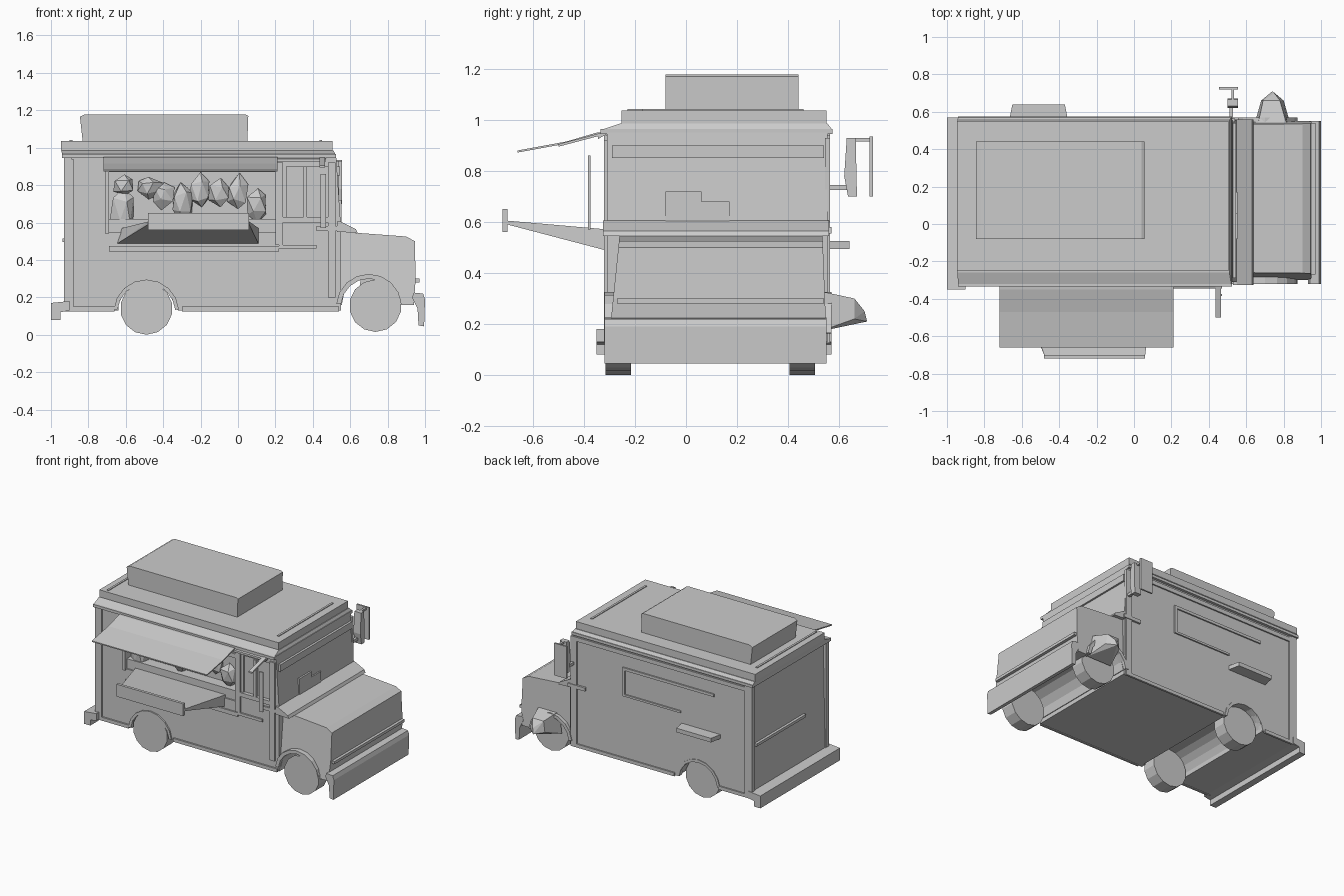
import bpy, bmesh, math, random
from mathutils import Vector, Matrix

if "Cube" in bpy.data.objects:
    bpy.data.objects.remove(bpy.data.objects["Cube"])
random.seed(4)


def finish(name, bm):
    bmesh.ops.recalc_face_normals(bm, faces=bm.faces)
    me = bpy.data.meshes.new(name)
    bm.to_mesh(me)
    bm.free()
    ob = bpy.data.objects.new(name, me)
    bpy.context.collection.objects.link(ob)
    return ob


def box(name, x0, x1, y0, y1, z0, z1):
    bm = bmesh.new()
    m = Matrix.Translation(((x0 + x1) / 2, (y0 + y1) / 2, (z0 + z1) / 2)) @ Matrix.Diagonal((x1 - x0, y1 - y0, z1 - z0, 1))
    bmesh.ops.create_cube(bm, size=1, matrix=m)
    return finish(name, bm)


def prism(name, pts, a, b, axis='Y'):
    # outline in xz pushed along y, or outline in yz pushed along x
    put = (lambda p, t: (p[0], t, p[1])) if axis == 'Y' else (lambda p, t: (t, p[0], p[1]))
    bm = bmesh.new()
    f = bm.faces.new([bm.verts.new(put(p, a)) for p in pts])
    r = bmesh.ops.extrude_face_region(bm, geom=[f])
    vs = [g for g in r['geom'] if isinstance(g, bmesh.types.BMVert)]
    bm.faces.new([v for v in f.verts]) if f.is_valid and len(f.link_loops if hasattr(f, 'link_loops') else [1]) == 0 else None
    step = Vector((0, b - a, 0)) if axis == 'Y' else Vector((b - a, 0, 0))
    bmesh.ops.translate(bm, verts=vs, vec=step)
    return finish(name, bm)


def hull(name, pts):
    bm = bmesh.new()
    for p in pts:
        bm.verts.new(p)
    bmesh.ops.convex_hull(bm, input=bm.verts)
    return finish(name, bm)


def arc(cx, cz, r, a0, a1, n=8):
    return [(cx + r * math.cos(math.radians(a0 + (a1 - a0) * i / n)),
             cz + r * math.sin(math.radians(a0 + (a1 - a0) * i / n))) for i in range(n + 1)]


def cut(ob, cutter):
    m = ob.modifiers.new('cut', 'BOOLEAN')
    m.operation = 'DIFFERENCE'
    m.object = cutter
    m.solver = 'EXACT'
    bpy.context.view_layer.objects.active = ob
    bpy.ops.object.modifier_apply(modifier=m.name)
    bpy.data.objects.remove(cutter)


def lump(name, x, y, z, sx, sy, sz):
    bm = bmesh.new()
    bmesh.ops.create_icosphere(bm, subdivisions=1, radius=1,
                               matrix=Matrix.Translation((x, y, z)) @ Matrix.Diagonal((sx, sy, sz, 1)))
    for v in bm.verts:
        v.co += Vector([random.uniform(-.15, .15) * s for s in (sx, sy, sz)])
    return finish(name, bm)


# main body with rear wheel arch, then serving window and door window recesses
body = prism('body', [(-.925, .13), (-.64, .13)] + arc(-.49, .12, .155, 165, 15)
             + [(-.32, .13), (.55, .13), (.55, .58), (.525, .95), (-.91, .95)], -.31, .555)
cut(body, box('window_cutter', -.69, .21, -.4, -.22, .55, .87))
cut(body, box('door_window_cutter', .26, .48, -.4, -.295, .63, .90))

# bonnet with wheel arches, narrowing towards the top
bonnet = prism('bonnet', [(.54, .16), (.55, .16)] + arc(.71, .16, .155, 180, 0)
               + [(.94, .16), (.95, .30), (.945, .50), (.90, .525), (.63, .545), (.54, .57)], -.30, .55)
for v in bonnet.data.vertices:
    v.co.y += (.04 if v.co.y < 0 else -.015) * (v.co.z - .16) / .39
prism('cowl', [(.53, .55), (.64, .545), (.63, .565), (.55, .605), (.53, .605)], -.325, .56)
for i, y in enumerate((-.32, .525)):
    prism(f'wheel_arch_flare_{i}', arc(.70, .15, .175, 175, 5) + arc(.70, .15, .15, 5, 175), y, y + .045)
    prism(f'rear_arch_flare_{i}', arc(-.49, .12, .175, 175, 5) + arc(-.49, .12, .155, 5, 175), y, y + .035)
box('grille_ledge', .94, .97, -.27, .54, .28, .30)

# bumpers
prism('front_bumper', [(.93, .20), (.96, .14), (.965, .05), (.995, .045), (1.0, .19), (.99, .22), (.94, .225)], -.32, .55)
prism('rear_bumper', [(-1, .08), (-.95, .08), (-.95, .12), (-.90, .13), (-.90, .18), (-1, .17)], -.35, .57)

# wheels
for nm, x, z, r in (('rear', -.49, .14, .14), ('front', .735, .155, .14)):
    for side, y in (('near', -.265), ('far', .455)):
        bm = bmesh.new()
        bmesh.ops.create_cone(bm, cap_ends=True, segments=14, radius1=r, radius2=r, depth=.10,
                              matrix=Matrix.Translation((x, y, z)) @ Matrix.Rotation(math.pi / 2, 4, 'X'))
        finish(f'{nm}_{side}_wheel', bm)

# roof: eaves, upper tier and rooftop unit
box('roof_eaves', -.94, .525, -.335, .575, .945, .965)
hull('roof_lower_tier', [(x, y, z) for z, x0, x1, y0, y1 in ((.965, -.94, .52, -.32, .57), (.985, -.945, .51, -.26, .555))
                         for x in (x0, x1) for y in (y0, y1)])
box('roof_tier', -.945, .505, -.252, .55, .985, 1.037)
box('roof_rear_rib', -.90, -.885, -.23, .46, 1.03, 1.042)
box('roof_front_rib', .435, .45, -.17, .46, 1.03, 1.042)
prism('rooftop_unit', [(-.83, 1.03), (.05, 1.03), (.055, 1.17), (.04, 1.178), (-.82, 1.178), (-.845, 1.165)], -.08, .44)

# awning with its shorter forward end
prism('awning', [(-.30, .955), (-.33, .945), (-.48, .905), (-.66, .872), (-.66, .88), (-.47, .915), (-.35, .95)],
      -.72, .21, 'X')
prism('awning_end', [(-.30, .95), (-.345, .925), (-.345, .94), (-.30, .96)], .2, .47, 'X')
prism('awning_tab', [(-.33, .94), (-.50, .895), (-.50, .905), (-.33, .95)], .435, .465, 'X')

# serving shelf and its raised lip
hull('serving_shelf', [(-.65, -.30, .485), (.11, -.30, .485), (-.62, -.30, .57), (.11, -.30, .57),
                       (-.48, -.70, .59), (.06, -.70, .59), (-.48, -.70, .605), (.06, -.70, .605)])
box('shelf_lip', -.48, .06, -.72, -.70, .56, .65)
box('side_panel', -.69, .22, -.32, -.30, .445, .475)

# things seen in the serving window
lump('server_body', -.62, -.255, .66, .07, .05, .13)
lump('server_head', -.61, -.26, .80, .06, .045, .06)
lump('round_pot', -.47, -.255, .79, .07, .05, .06)
for i in range(6):
    lump(f'kitchen_item_{i}', -.40 + i * .1, -.25, random.uniform(.68, .78), .06, .045, random.uniform(.07, .11))
box('kitchen_counter', -.69, .21, -.30, -.21, .54, .62)

# near side trims: window frame, door posts, rails
for i, (x0, x1, z0, z1) in enumerate(((-.71, .22, .87, .90), (-.71, -.69, .54, .88), (.20, .24, .48, .92),
                                      (.35, .37, .63, .90), (.48, .52, .20, .92), (.24, .52, .60, .63),
                                      (.22, .42, .46, .48), (-.91, -.88, .15, .94))):
    box(f'side_trim_{i}', x0, x1, -.322, -.29, z0, z1)
for i, y in enumerate((-.322, .55)):
    box(f'sill_{i}', -.30, .54, y, y + .015, .125, .15)
    box(f'rear_sill_{i}', -.93, -.66, y, y + .015, .125, .15)
    box(f'waist_rail_{i}', .42, .56, y, y + .02, .555, .58)
prism('open_quarter_light', [(.44, .57), (.47, .57), (.47, .86), (.44, .86)], -.385, -.375)

# far side: fold-out shelf, panel frame, trims
hull('far_shelf', [(x, y, z) for y, x0, x1 in ((.54, -.67, -.35), (.64, -.65, -.37)) for x in (x0, x1) for z in (.495, .525)])
for i, (x0, x1, z0, z1) in enumerate(((-.62, .12, .79, .81), (-.35, .12, .60, .615), (.10, .12, .60, .81),
                                      (.49, .54, .15, .93), (-.91, -.87, .15, .94), (-.90, .52, .90, .93))):
    box(f'far_trim_{i}', x0, x1, .545, .565, z0, z1)

# rear wall trims
box('rear_rail', -.937, -.90, -.05, .52, .495, .515)
for i, y in enumerate((-.322, .53)):
    box(f'rear_post_{i}', -.93, -.89, y, y + .035, .13, .95)

# shapes on the windscreen and its brow
for i, (y0, y1, z1) in enumerate(((-.08, .06, .72), (.06, .17, .68))):
    box(f'dashboard_shape_{i}', .52, .553, y0, y1, .60, z1)
box('windscreen_brow', .51, .545, -.29, .54, .85, .90)

# far side mirror
box('mirror_arm', .51, .53, .54, .65, .725, .745)
hull('mirror_head', [(x, y + s, z) for z, y, in ((.70, .635), (.78, .62), (.93, .63)) for s in (0, .035) for x in (.50, .555)])
box('mirror_plate', .455, .555, .72, .732, .70, .935)
box('mirror_plate_stay', .52, .535, .65, .73, .915, .93)

# crumpled wing and lamp sticking out beside the far front wheel
hull('far_wing_bulge', [(.64, .52, .17), (.84, .52, .17), (.66, .52, .33), (.82, .52, .33),
                        (.68, .66, .22), (.80, .66, .22), (.69, .66, .30), (.78, .66, .30), (.74, .71, .21), (.75, .70, .25)])
